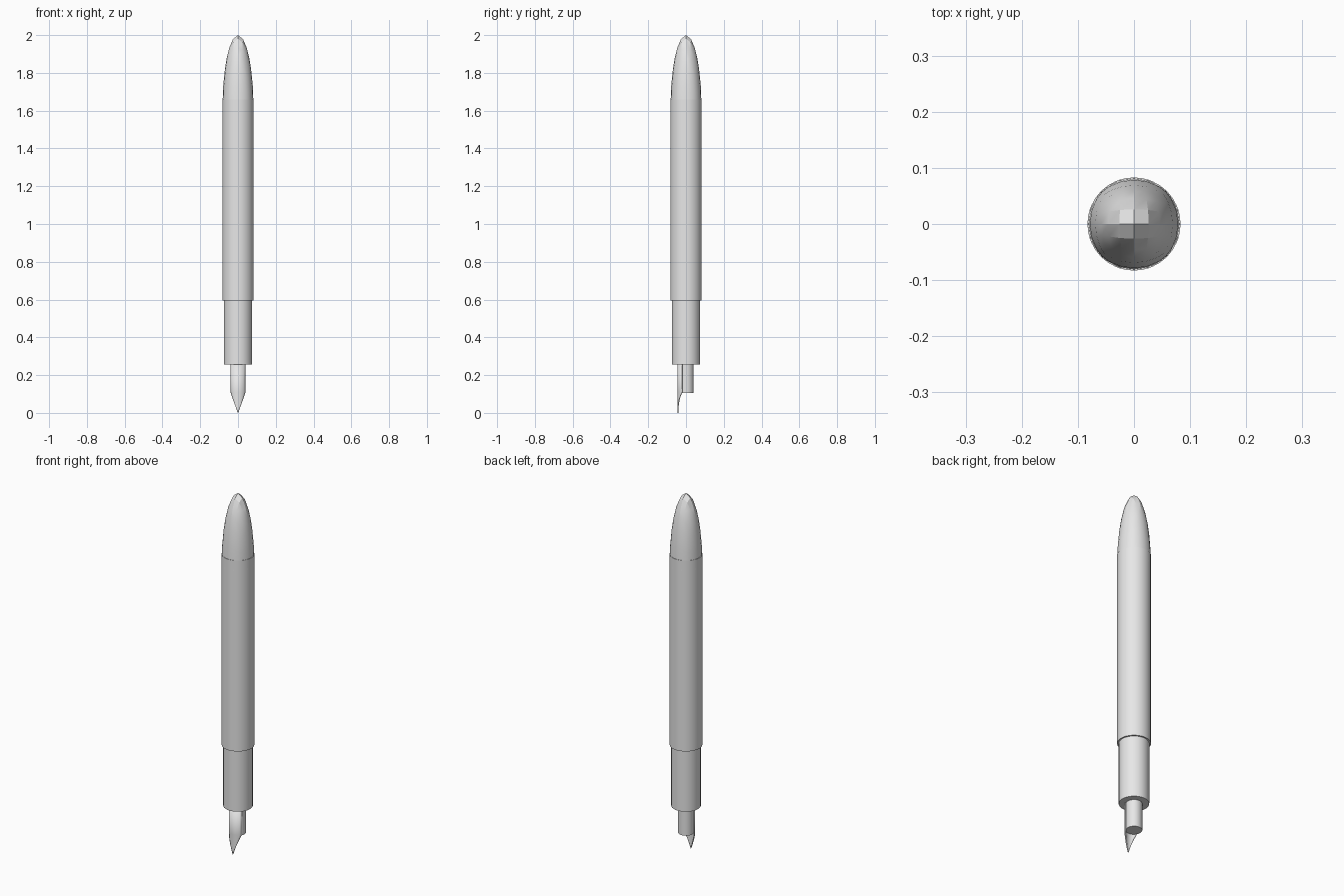
import bpy, bmesh, math

cube = bpy.data.objects.get("Cube")
if cube:
    bpy.data.objects.remove(cube, do_unlink=True)

grey = bpy.data.materials.new("light_grey")
grey.use_nodes = True
COLOUR = (0.8, 0.8, 0.8, 1.0)
grey.diffuse_color = COLOUR
grey.node_tree.nodes["Principled BSDF"].inputs["Base Color"].default_value = COLOUR


def finish(name, bm, angle=30):
    """Turn a bmesh into a shaded, coloured object."""
    bmesh.ops.recalc_face_normals(bm, faces=bm.faces[:])
    mesh = bpy.data.meshes.new(name)
    bm.to_mesh(mesh)
    bm.free()
    mesh.materials.append(grey)
    ob = bpy.data.objects.new(name, mesh)
    bpy.context.collection.objects.link(ob)
    bpy.ops.object.select_all(action='DESELECT')
    ob.select_set(True)
    bpy.context.view_layer.objects.active = ob
    bpy.ops.object.shade_smooth_by_angle(angle=math.radians(angle))
    return ob


def tube(name, radius, z0, z1, sides=32):
    """Closed upright cylinder between two heights."""
    bm = bmesh.new()
    bmesh.ops.create_cone(bm, cap_ends=True, segments=sides, radius1=radius,
                          radius2=radius, depth=z1 - z0)
    bmesh.ops.translate(bm, verts=bm.verts, vec=(0, 0, (z0 + z1) / 2))
    return finish(name, bm)


# Barrel, grip and ink feed
BODY_R = 0.083
tube("barrel", BODY_R, 0.595, 1.66)
tube("grip", 0.075, 0.255, 0.62)
tube("feed", 0.041, 0.105, 0.27, 16)

# Rounded end: upper half of a stretched quad sphere
bm = bmesh.new()
bmesh.ops.create_cube(bm, size=2)
bmesh.ops.subdivide_edges(bm, edges=bm.edges[:], cuts=5, use_grid_fill=True)
for v in bm.verts:
    v.co.normalize()
    v.co.x *= BODY_R
    v.co.y *= BODY_R
    v.co.z = 1.6 + 0.4 * v.co.z
bmesh.ops.bisect_plane(bm, geom=bm.verts[:] + bm.edges[:] + bm.faces[:],
                       plane_co=(0, 0, 1.6), plane_no=(0, 0, -1), clear_outer=True)
finish("end_cap", bm, 20)

# Nib: curved plate hugging the front of the feed, narrowing to a point
NIB_R, COLS = 0.046, 8
bm = bmesh.new()
rows = []
for z, half_width in [(0.26, 0.040), (0.11, 0.040), (0.08, 0.030),
                      (0.05, 0.019), (0.02, 0.008), (0.0, 0.001)]:
    spread = math.asin(half_width / NIB_R)
    angles = [spread * (2 * i / COLS - 1) for i in range(COLS + 1)]
    rows.append([bm.verts.new((NIB_R * math.sin(a), -NIB_R * math.cos(a), z))
                 for a in angles])
for upper, lower in zip(rows, rows[1:]):
    for i in range(COLS):
        bm.faces.new((upper[i], lower[i], lower[i + 1], upper[i + 1]))
nib = finish("nib", bm)
shell = nib.modifiers.new("thickness", 'SOLIDIFY')
shell.thickness = 0.005
shell.offset = 0
if nib.data.polygons[0].normal.y > 0:
    nib.data.flip_normals()
shell.offset = -1
